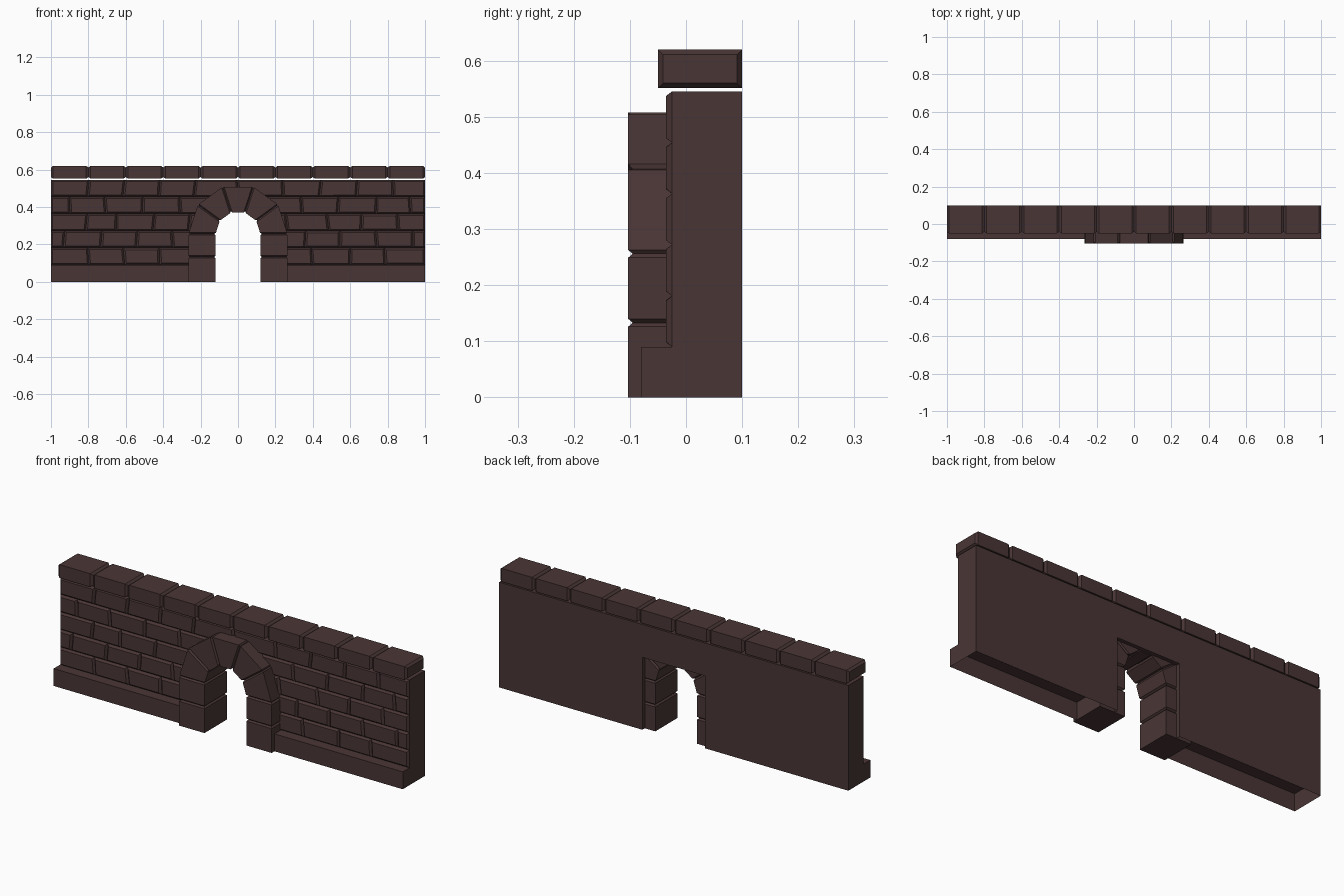
import bpy, bmesh, math, random
from mathutils import Vector

if "Cube" in bpy.data.objects:
    bpy.data.objects.remove(bpy.data.objects["Cube"])

random.seed(4)
stone_mat = bpy.data.materials.new("dark brown stone")
stone_mat.diffuse_color = (0.068, 0.036, 0.036, 1)
stone_mat.use_nodes = True
stone_mat.node_tree.nodes["Principled BSDF"].inputs["Base Color"].default_value = stone_mat.diffuse_color


def finish(bm, name):
    bmesh.ops.recalc_face_normals(bm, faces=bm.faces)
    me = bpy.data.meshes.new(name)
    bm.to_mesh(me)
    bm.free()
    me.materials.append(stone_mat)
    ob = bpy.data.objects.new(name, me)
    bpy.context.collection.objects.link(ob)
    return ob


def inset(quad, c):
    out = []
    for i, p in enumerate(quad):
        e1 = (quad[(i + 1) % 4] - p).normalized()
        e2 = (quad[i - 1] - p).normalized()
        out.append(p + c * (e1 + e2))
    return out


def stone(bm, a, b, cut_a, cut_b, depth):
    """Block between quads a and b, each end face chamfered by its cut."""
    a, b = [Vector(p) for p in a], [Vector(p) for p in b]
    rings = [a]
    if cut_a:
        rings = [inset(a, cut_a),
                 [p + (q - p).normalized() * depth for p, q in zip(a, b)]]
    if cut_b:
        rings += [[q + (p - q).normalized() * depth for p, q in zip(a, b)],
                  inset(b, cut_b)]
    else:
        rings.append(b)
    rings = [[bm.verts.new(p) for p in r] for r in rings]
    for r, s in zip(rings, rings[1:]):
        for i in range(4):
            j = (i + 1) % 4
            bm.faces.new((r[i], r[j], s[j], s[i]))
    bm.faces.new(rings[0])
    bm.faces.new(rings[-1])


def mirror(ob):
    ob.modifiers.new("mirror", 'MIRROR').use_mirror_merge = False


# Wall with plinth: hollow half shell, open underneath, mirrored
TOP, HOLE, HOLE_TOP = 0.545, 0.18, 0.375
profile = [(0.1, 0), (0.1, TOP), (-0.025, TOP), (-0.025, 0.09),
           (-0.08, 0.09), (-0.08, 0)]
bm = bmesh.new()
r0, r1 = [[bm.verts.new((x, y, z)) for y, z in profile] for x in (HOLE, 1)]
for i in range(len(profile) - 1):
    bm.faces.new((r0[i], r0[i + 1], r1[i + 1], r1[i]))
bm.faces.new(r0)
bm.faces.new(r1)
mirror(finish(bm, "wall_and_plinth"))

# Wall section over the opening
bm = bmesh.new()
stone(bm, [(-HOLE, 0.1, HOLE_TOP), (-HOLE, 0.1, TOP),
           (-HOLE, -0.025, TOP), (-HOLE, -0.025, HOLE_TOP)],
      [(HOLE, 0.1, HOLE_TOP), (HOLE, 0.1, TOP),
       (HOLE, -0.025, TOP), (HOLE, -0.025, HOLE_TOP)], 0, 0, 0)
finish(bm, "wall_over_opening")

# Brick rows from bottom to top: joints on the left part and the right part
rows = [
    ([-1, -.80, -.61, -.42, -.2], [.2, .395, .60, .785, 1]),
    ([-1, -.93, -.73, -.54, -.35, -.2], [.2, .36, .545, .74, .935, 1]),
    ([-1, -.81, -.65, -.45, -.26, -.2], [.2, .26, .48, .66, .855, 1]),
    ([-1, -.90, -.71, -.51, -.31, -.15], [.15, .34, .535, .74, .92, 1]),
    ([-1, -.80, -.61, -.42, -.23, 0, .24, .44, .636, .83, 1],),
]
bm = bmesh.new()
for i, row in enumerate(rows):
    z0, z1 = 0.09 + 0.091 * i, 0.09 + 0.091 * (i + 1)
    for part in row:
        # each joint leans slightly, shared by its two bricks
        lean = [0 if abs(x) == 1 else random.uniform(-.006, .006) for x in part]
        for k in range(len(part) - 1):
            quads = []
            for y in (-0.02, -0.036):
                quads.append([(part[k] - lean[k], y, z0),
                              (part[k + 1] - lean[k + 1], y, z0),
                              (part[k + 1] + lean[k + 1], y, z1),
                              (part[k] + lean[k], y, z1)])
            stone(bm, quads[0], quads[1], 0, random.uniform(.008, .01), 0.011)
finish(bm, "wall_bricks")

# Cap stones
bm = bmesh.new()
for i in range(10):
    x0 = -1 + 0.2 * i
    ends = [[(x, -0.05, 0.551), (x, 0.1, 0.551), (x, 0.1, 0.62), (x, -0.05, 0.62)]
            for x in (x0, x0 + 0.2)]
    stone(bm, ends[0], ends[1], 0.009, 0.009, 0.012)
finish(bm, "cap_stones")

# Gate posts, two blocks each side
FRONT, BACK, R_IN, R_OUT, SPRING = -0.103, 0.08, 0.12, 0.265, 0.256
bm = bmesh.new()
for z0, z1, cut in ((0, 0.133, 0), (0.133, SPRING, 0.008)):
    ends = [[(R_IN, FRONT, z), (R_OUT, FRONT, z), (R_OUT, BACK, z), (R_IN, BACK, z)]
            for z in (z0, z1)]
    stone(bm, ends[0], ends[1], cut, 0.008, 0.007)
mirror(finish(bm, "gate_posts"))

# Arch of five wedge stones
bm = bmesh.new()
for i in range(5):
    ends = []
    for k in (i, i + 1):
        t = math.radians(36 * k)
        ends.append([(r * math.cos(t), y, SPRING + r * math.sin(t))
                     for r, y in ((R_IN, FRONT), (R_OUT, FRONT),
                                  (R_OUT, BACK), (R_IN, BACK))])
    stone(bm, ends[0], ends[1], 0.008, 0.008, 0.007)
finish(bm, "arch_stones")
